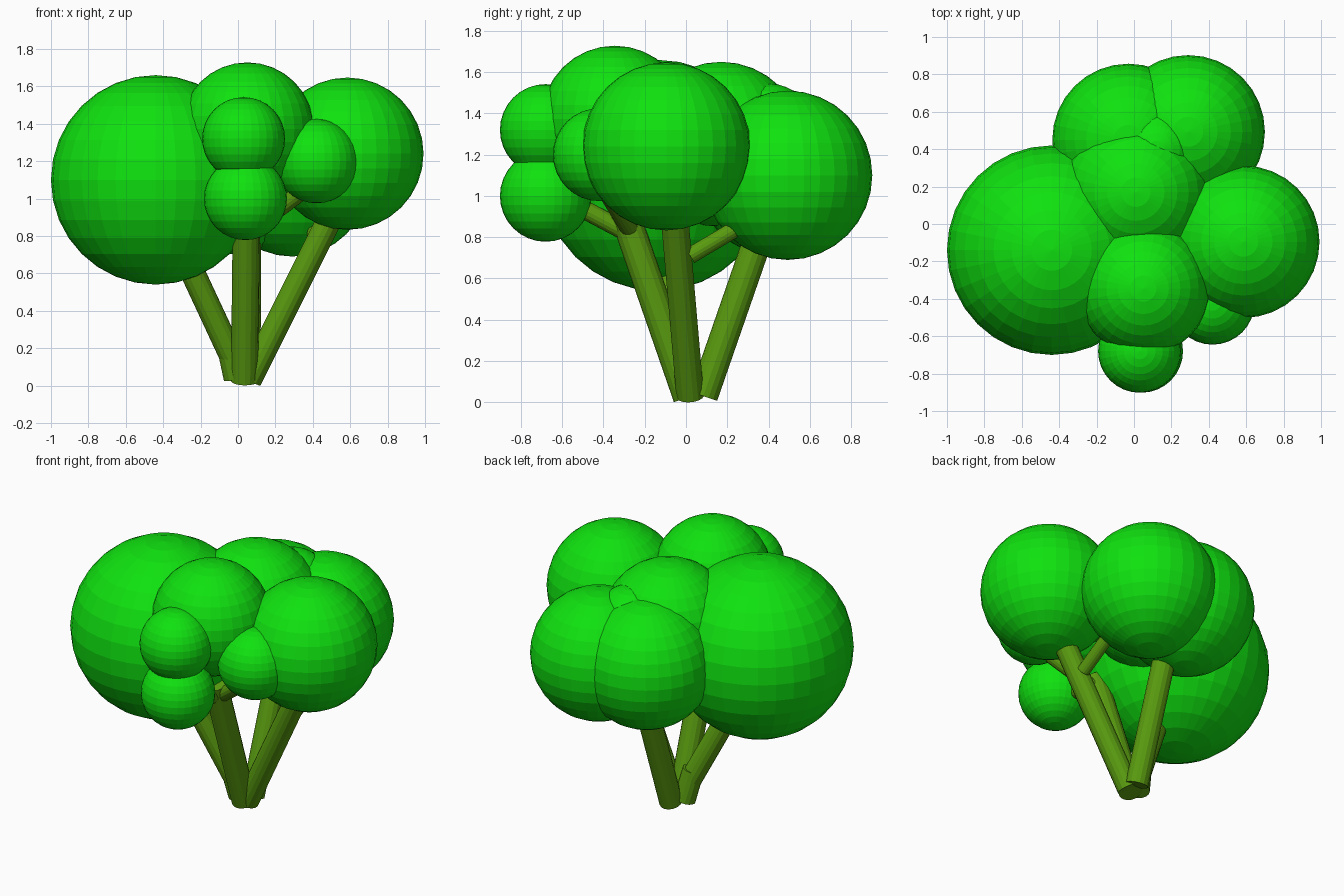
import bpy
from mathutils import Vector

if "Cube" in bpy.data.objects:
    bpy.data.objects.remove(bpy.data.objects["Cube"])


def make_mat(name, rgb):
    m = bpy.data.materials.new(name)
    m.diffuse_color = (*rgb, 1)
    m.use_nodes = True
    m.node_tree.nodes["Principled BSDF"].inputs["Base Color"].default_value = m.diffuse_color
    return m


leaf_green = make_mat("leaf green", (0.005, 0.76, 0.005))
olive_bark = make_mat("olive bark", (0.10, 0.33, 0.005))


def foliage(name, centre, radius):
    bpy.ops.mesh.primitive_uv_sphere_add(segments=32, ring_count=16,
                                         radius=radius, location=centre)
    ob = bpy.context.object
    ob.name = name
    ob.data.materials.append(leaf_green)


def limb(name, start, end, radius):
    a, b = Vector(start), Vector(end)
    bpy.ops.mesh.primitive_cylinder_add(vertices=16, radius=radius,
                                        depth=(b - a).length, location=(a + b) / 2)
    ob = bpy.context.object
    ob.name = name
    ob.rotation_euler = (b - a).to_track_quat('Z', 'Y').to_euler()
    ob.data.materials.append(olive_bark)


# Round leaf clumps
for name, centre, radius in [
    ("left_clump", (-0.44, -0.14, 1.10), 0.56),
    ("right_clump", (0.585, -0.095, 1.24), 0.407),
    ("front_top_clump", (0.05, -0.345, 1.372), 0.356),
    ("back_left_clump", (-0.03, 0.45, 1.11), 0.407),
    ("back_right_clump", (0.29, 0.493, 1.10), 0.41),
    ("middle_clump", (0.01, 0.17, 1.25), 0.40),
    ("front_upper_small_clump", (0.03, -0.68, 1.32), 0.222),
    ("front_lower_small_clump", (0.04, -0.68, 1.00), 0.222),
    ("right_small_clump", (0.42, -0.42, 1.20), 0.225),
    ("back_small_clump", (0.12, 0.40, 1.32), 0.225),
]:
    foliage(name, centre, radius)

# Stems fanning out from the base
limb("right_stem", (0.06, 0.02, 0.03), (0.52, -0.06, 0.95), 0.068)
limb("back_stem", (0.05, 0.085, 0.03), (0.055, 0.38, 0.88), 0.07)
limb("front_stem", (0.035, 0.01, 0.025), (0.045, -0.30, 0.92), 0.073)
limb("left_stem_base", (-0.012, 0.03, 0.04), (-0.055, 0.0, 0.24), 0.066)
limb("left_stem", (-0.035, 0.01, 0.16), (-0.31, -0.12, 0.75), 0.066)

# Short side branches
limb("back_right_branch", (0.41, 0.02, 0.71), (0.41, 0.24, 0.84), 0.04)
limb("front_branch", (0.045, -0.26, 0.81), (0.04, -0.58, 0.98), 0.045)
limb("front_right_branch", (0.05, -0.26, 0.82), (0.36, -0.40, 1.05), 0.045)
